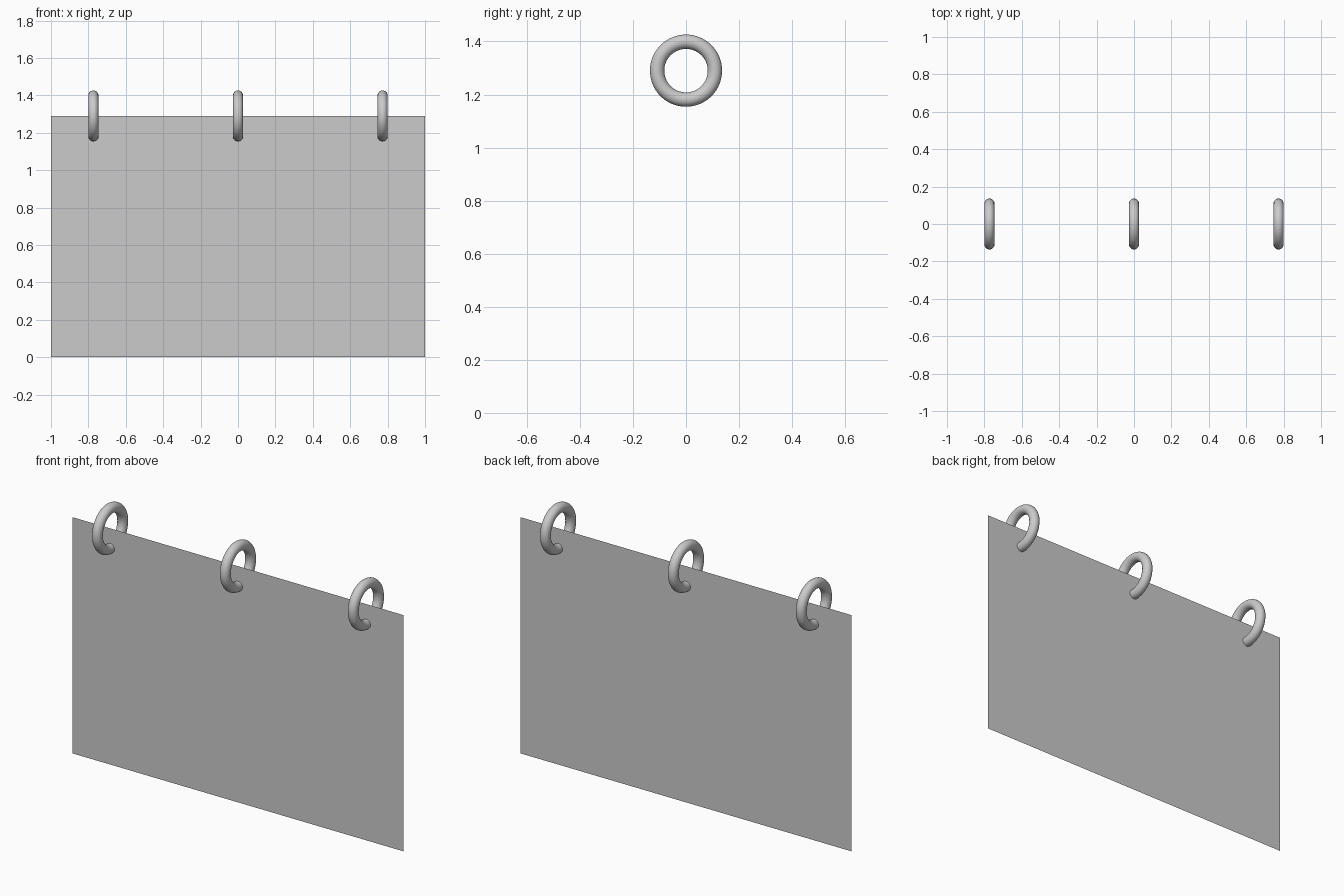
import bpy
import math

if "Cube" in bpy.data.objects:
    bpy.data.objects.remove(bpy.data.objects["Cube"])

SHEET_TOP = 1.29

# Flat hanging sheet, a single thin face in the XZ plane
bpy.ops.mesh.primitive_plane_add(size=2, location=(0, 0, SHEET_TOP / 2),
                                 rotation=(math.pi / 2, 0, 0))
sheet = bpy.context.object
sheet.name = "hanging_sheet"
sheet.scale = (1, SHEET_TOP / 2, 1)
bpy.ops.object.transform_apply(location=False, rotation=True, scale=True)

# Three rings threaded through the sheet, centred on its top edge
for name, x in (("left_ring", -0.773), ("middle_ring", 0), ("right_ring", 0.773)):
    bpy.ops.mesh.primitive_torus_add(location=(x, 0, SHEET_TOP),
                                     rotation=(0, math.pi / 2, 0),
                                     major_radius=0.109, minor_radius=0.027,
                                     major_segments=64, minor_segments=24)
    bpy.context.object.name = name
    bpy.ops.object.shade_smooth()
